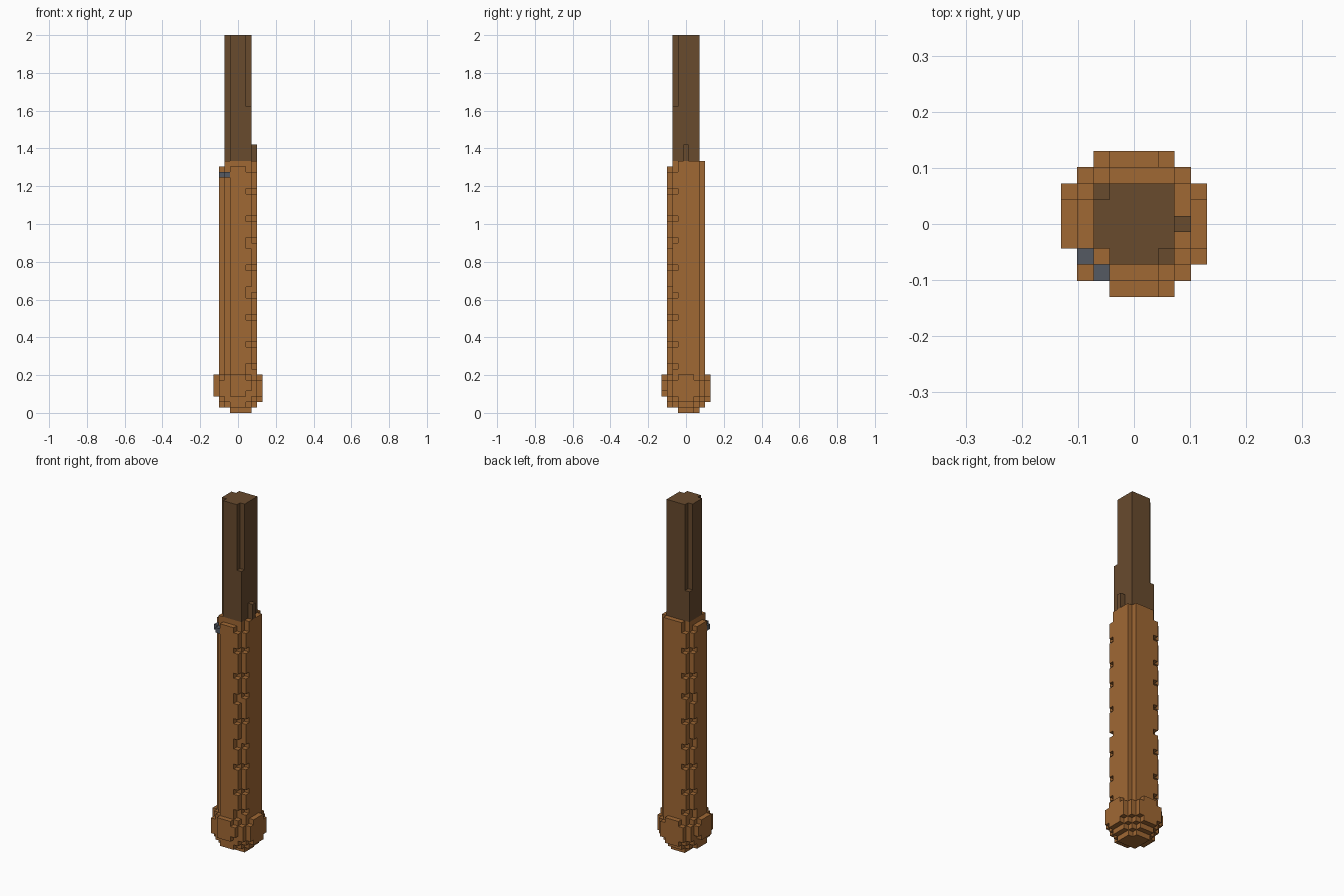
import bpy
import bmesh
from mathutils import Vector

if "Cube" in bpy.data.objects:
    bpy.data.objects.remove(bpy.data.objects["Cube"], do_unlink=True)

UNIT = 2 / 69  # edge length of one block


def material(name, rgb):
    mat = bpy.data.materials.new(name)
    mat.use_nodes = True
    color = (*rgb, 1)
    mat.diffuse_color = color
    mat.node_tree.nodes["Principled BSDF"].inputs["Base Color"].default_value = color
    return mat


def block(xs, ys, zs):
    """Cells of a solid block; every range includes both ends."""
    return {(x, y, z)
            for x in range(xs[0], xs[1] + 1)
            for y in range(ys[0], ys[1] + 1)
            for z in range(zs[0], zs[1] + 1)}


def column(x, y, z0, z1):
    return block((x, x), (y, y), (z0, z1))


def build(name, cells, solid, mat):
    """Skin the exposed sides of the cells, then merge the flat areas."""
    bm = bmesh.new()
    corners = {}

    def vert(co):
        key = tuple(round(2 * c) for c in co)
        if key not in corners:
            corners[key] = bm.verts.new(co * UNIT)
        return corners[key]

    for cell in sorted(cells):
        center = Vector(cell) + Vector((0, 0, 0.5))
        for axis in range(3):
            for sign in (-1, 1):
                n = Vector((0, 0, 0))
                n[axis] = sign
                if tuple(int(a + b) for a, b in zip(cell, n)) in solid:
                    continue
                u = Vector((0, 0, 0))
                u[(axis + 1) % 3] = 0.5
                v = n.cross(u)
                mid = center + n / 2
                bm.faces.new([vert(mid + p) for p in (-u - v, u - v, u + v, v - u)])
    bmesh.ops.dissolve_limit(bm, angle_limit=0.01, verts=bm.verts, edges=bm.edges)
    bmesh.ops.triangulate(bm, faces=[f for f in bm.faces if len(f.verts) > 4])
    mesh = bpy.data.meshes.new(name)
    bm.to_mesh(mesh)
    bm.free()
    mesh.materials.append(mat)
    obj = bpy.data.objects.new(name, mesh)
    bpy.context.collection.objects.link(obj)


# Shaft with three notched corners and a small side peg
shaft = block((-2, 2), (-2, 2), (46, 68))
shaft -= column(-2, -2, 46, 68)
shaft -= column(2, -2, 56, 68)
shaft -= column(-2, 2, 52, 68)
peg = column(3, 0, 46, 48)

# Grip core and its four side panels
grip = block((-2, 2), (-2, 2), (7, 45))
grip |= block((3, 3), (-2, 2), (7, 45)) | block((-2, 2), (3, 3), (7, 45))
grip |= block((-3, -3), (-1, 2), (7, 44)) | block((-1, 2), (-3, -3), (7, 44))

# Stitched gaps along two opposite corners
for x, y in ((2, -3), (3, -2), (-2, 3), (-3, 2)):
    grip -= column(x, y, 44, 45)
    for row in (8, 12, 17, 21, 26, 31, 35, 40):
        grip.discard((x, y, row))
for x, y in ((2, -3), (-3, 2)):
    for row in (7, 22, 30):
        grip.discard((x, y, row))

# Two metal studs in the chamfered corner
studs = {(-3, -2, 43), (-2, -3, 43)}

# Pommel: rounded foot, square body and raised side plates
pommel = block((-1, 2), (-1, 2), (0, 0)) - {(2, 2, 0)}
pommel |= {c for c in block((-3, 3), (-3, 3), (1, 1)) if abs(c[0]) + abs(c[1]) < 5}
pommel |= {c for c in block((-3, 3), (-3, 3), (2, 2)) if abs(c[0]) + abs(c[1]) < 6}
pommel |= block((-3, 3), (-3, 3), (3, 5))
pommel |= {c for c in block((-3, 3), (-3, 3), (6, 6)) if abs(c[0]) + abs(c[1]) < 6}
pommel |= block((4, 4), (-1, 1), (2, 6)) | block((-1, 1), (4, 4), (2, 6))
pommel |= block((4, 4), (-2, 2), (3, 5)) | block((-2, 2), (4, 4), (3, 5))
pommel |= block((-4, -4), (-1, 1), (3, 6)) | block((-1, 1), (-4, -4), (3, 6))
pommel |= block((-4, -4), (2, 2), (4, 5)) | block((2, 2), (-4, -4), (4, 5))

dark_wood = material("dark wood", (0.138, 0.069, 0.027))
leather = material("tan leather", (0.352, 0.138, 0.034))
metal = material("grey metal", (0.089, 0.102, 0.122))

parts = (("shaft", shaft, dark_wood), ("side_peg", peg, dark_wood),
         ("grip", grip, leather), ("pommel", pommel, leather),
         ("grip_studs", studs, metal))
everything = set().union(*(cells for _, cells, _ in parts))
for part_name, part_cells, part_mat in parts:
    build(part_name, part_cells, everything, part_mat)
